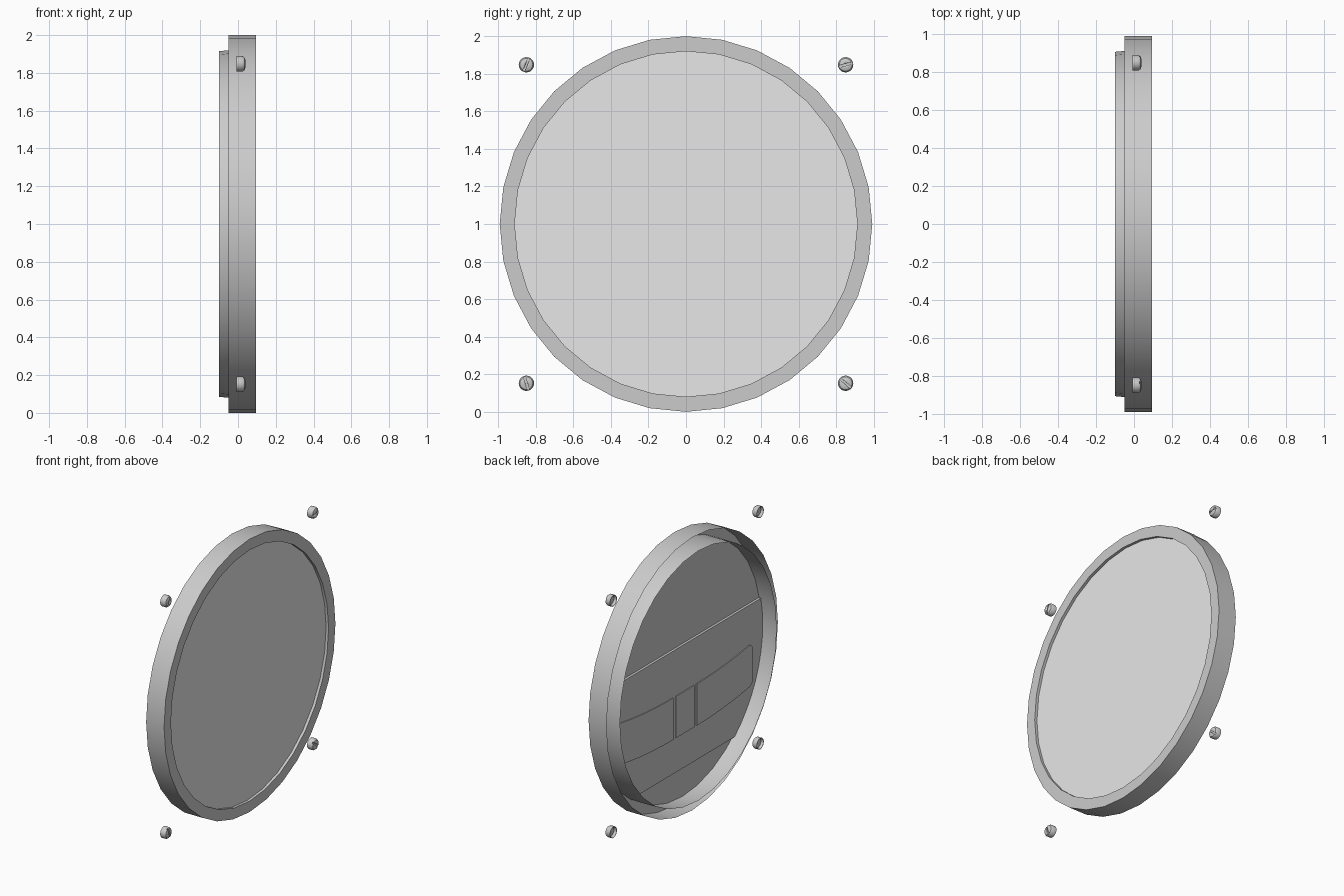
import bpy, bmesh, math
from mathutils import Matrix, Vector

if "Cube" in bpy.data.objects:
    bpy.data.objects.remove(bpy.data.objects["Cube"])

YS = 0.992  # the model is very slightly narrower than tall


def material(name, v):
    m = bpy.data.materials.new(name)
    m.diffuse_color = (v, v, v, 1)
    m.use_nodes = True
    m.node_tree.nodes["Principled BSDF"].inputs["Base Color"].default_value = m.diffuse_color
    return m


BODY = material("mid grey", 0.6)
FACE = material("light grey", 0.8)


def finish(name, bm, mat, angle=35):
    # smooth shading with sharp edges kept
    bmesh.ops.recalc_face_normals(bm, faces=bm.faces)
    for f in bm.faces:
        f.smooth = True
    for e in bm.edges:
        e.smooth = len(e.link_faces) == 2 and e.calc_face_angle(0) < math.radians(angle)
    me = bpy.data.meshes.new(name)
    bm.to_mesh(me)
    bm.free()
    ob = bpy.data.objects.new(name, me)
    me.materials.append(mat)
    bpy.context.collection.objects.link(ob)
    return ob


def lathe(profile, sides, cy=0, cz=1, ys=1):
    # turn (x, radius) points about a line parallel to x
    bm = bmesh.new()
    rings = []
    for x, r in profile:
        if r == 0:
            rings.append([bm.verts.new((x, cy, cz))] * sides)
        else:
            rings.append([bm.verts.new((x, cy + ys * r * math.sin(2 * math.pi * i / sides),
                                        cz + r * math.cos(2 * math.pi * i / sides)))
                          for i in range(sides)])
    for a, b in zip(rings, rings[1:]):
        for i in range(sides):
            j = (i + 1) % sides
            vs = list(dict.fromkeys((a[i], a[j], b[j], b[i])))
            bm.faces.new(vs)
    return bm


def plate(name, outline, x0, x1, mat):
    # extrude a (y, z) outline along x
    bm = bmesh.new()
    f = bm.faces.new([bm.verts.new((x0, y, z)) for y, z in outline])
    new = bmesh.ops.extrude_face_region(bm, geom=[f])["geom"]
    bmesh.ops.translate(bm, vec=(x1 - x0, 0, 0),
                        verts=[v for v in new if isinstance(v, bmesh.types.BMVert)])
    return finish(name, bm, mat)


# Housing: outer band, flat front rim and inner tube, open at the back
finish("housing_ring", lathe([(-0.05, 1.0), (0.095, 1.0), (0.095, 0.92), (0.05, 0.92),
                              (-0.05, 0.92), (-0.1, 0.915)], 32, ys=YS), BODY)

# Front disc, slightly recessed, and the floor seen from behind
finish("front_disc", lathe([(0.075, 0), (0.075, 0.92)], 32, ys=YS), FACE)
finish("back_floor", lathe([(0.03, 0), (0.03, 0.92)], 32, ys=YS), BODY)

# Wide band plate across the back, clipped to the circle
a0, a1 = math.acos(0.2 / 0.91), math.acos(-0.7 / 0.91)
arc = [a0 + (a1 - a0) * i / 10 for i in range(11)]
side = [(0.905 * math.sin(a), 1 + 0.91 * math.cos(a)) for a in arc]
plate("back_band", side + [(-y, z) for y, z in reversed(side)], 0.012, 0.03, BODY)


# Raised panels on the band: two curved side panels and a centre one
def lift(y):
    return 0.055 * ((y - 0.135) / 0.65) ** 2


ys = [0.135 + 0.6 * i / 8 for i in range(9)]
top = [(y, 0.86 + lift(y)) for y in ys]
bottom = [(y, 0.555 + lift(y)) for y in reversed(ys)]
corner = []
for cz, start in ((0.86, 90), (0.555, 0)):
    for k in range(1, 5):
        t = math.radians(start - 90 * k / 5)
        base = cz - 0.05 if start == 90 else cz + 0.05
        corner.append((0.735 + 0.05 * math.cos(t), base + 0.05 * math.sin(t) + lift(0.75)))
panel = top + corner + bottom
for label, s in (("left", 1), ("right", -1)):
    plate(label + "_back_panel", [(s * y, z) for y, z in panel], 0.006, 0.012, BODY)
plate("centre_back_panel", [(-0.105, 0.555), (0.105, 0.555), (0.105, 0.86), (-0.105, 0.86)],
      0.006, 0.012, BODY)

# Four slotted screws with domed heads, each turned differently
head = [(0.012, 0), (0.012, 0.033), (-0.007, 0.038), (-0.007, 0.041), (0.024, 0.041),
        (0.034, 0.034), (0.039, 0.02), (0.041, 0)]
for i, (sy, sz, turn) in enumerate(((-1, 1, 68), (1, 1, 15), (-1, -1, -73), (1, -1, -40))):
    y, z = sy * 0.85, 1 + sz * 0.848
    screw = finish("screw_%d" % (i + 1), lathe(head, 20, y, z), BODY)
    cut = bmesh.new()
    bmesh.ops.create_cube(cut, size=1, matrix=Matrix.Translation(Vector((0.041, y, z)))
                          @ Matrix.Rotation(math.radians(turn), 4, 'X')
                          @ Matrix.Diagonal((0.026, 0.12, 0.011, 1)))
    cutter = finish("slot_cutter_%d" % (i + 1), cut, BODY)
    cutter.hide_render = True
    cutter.hide_viewport = True
    mod = screw.modifiers.new("slot", 'BOOLEAN')
    mod.operation = 'DIFFERENCE'
    mod.solver = 'EXACT'
    mod.object = cutter
